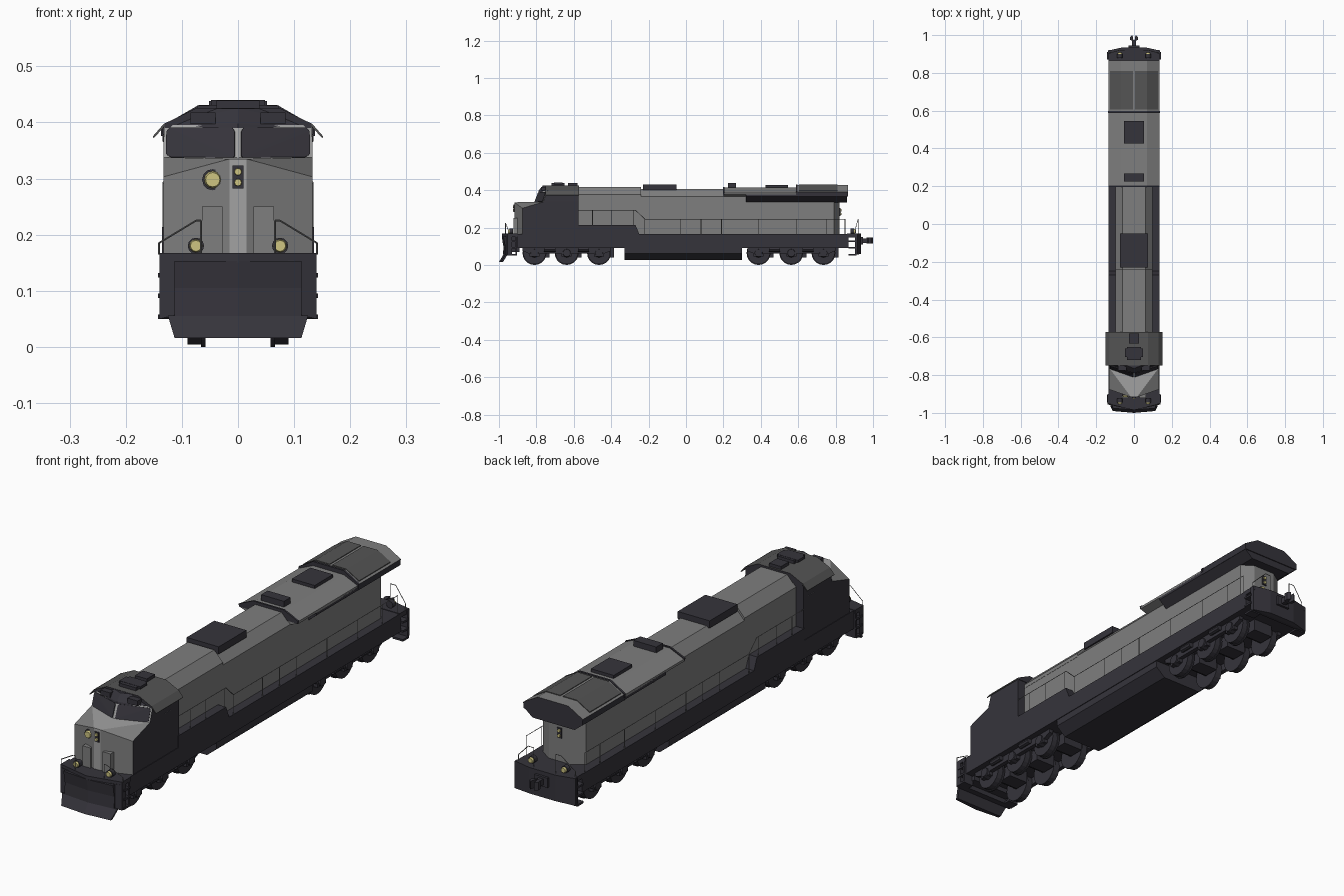
import bpy, bmesh, math
from mathutils import Vector, Matrix

if "Cube" in bpy.data.objects:
    bpy.data.objects.remove(bpy.data.objects["Cube"])


def mat(name, r, g, b):
    m = bpy.data.materials.new(name)
    m.diffuse_color = (r, g, b, 1)
    m.use_nodes = True
    m.node_tree.nodes["Principled BSDF"].inputs["Base Color"].default_value = m.diffuse_color
    return m


BODY = mat("body grey", .21, .21, .21)
LIGHT = mat("pale grey", .36, .36, .36)
DGREY = mat("roof grey", .09, .09, .09)
DARK = mat("charcoal", .036, .034, .044)
LAMP = mat("lamp yellow", .62, .56, .22)


def finish(name, bm, mats, rule=None):
    bmesh.ops.recalc_face_normals(bm, faces=bm.faces)
    bm.normal_update()
    if rule:
        for f in bm.faces:
            f.material_index = rule(f.normal)
    me = bpy.data.meshes.new(name)
    bm.to_mesh(me)
    bm.free()
    for m in mats if isinstance(mats, (list, tuple)) else [mats]:
        me.materials.append(m)
    ob = bpy.data.objects.new(name, me)
    bpy.context.collection.objects.link(ob)
    return ob


def hull(name, pts, mats, rule=None, mirror=True):
    """Convex solid from points, mirrored in x."""
    bm = bmesh.new()
    every = set(pts) | ({(-x, y, z) for x, y, z in pts} if mirror else set())
    for p in sorted(every):
        bm.verts.new(p)
    bmesh.ops.convex_hull(bm, input=bm.verts)
    bmesh.ops.dissolve_limit(bm, angle_limit=.01, verts=bm.verts, edges=bm.edges)
    return finish(name, bm, mats, rule)


def box(name, x0, x1, y0, y1, z0, z1, m):
    return hull(name, [(x, y, z) for x in (x0, x1) for y in (y0, y1) for z in (z0, z1)], m, mirror=False)


def section(name, prof, y0, y1, mats, rule=None):
    """Convex half cross-section (x, z) run along y."""
    return hull(name, [(x, y, z) for x, z in prof for y in (y0, y1)], mats, rule)


def cyl(bm, r, a, b, n=16, r2=None):
    a, b = Vector(a), Vector(b)
    d = b - a
    M = Matrix.Translation((a + b) / 2) @ d.to_track_quat('Z', 'Y').to_matrix().to_4x4()
    bmesh.ops.create_cone(bm, cap_ends=True, segments=n, radius1=r, radius2=r if r2 is None else r2,
                          depth=d.length, matrix=M)


def rods(name, paths, r, m, n=4):
    bm = bmesh.new()
    for p in paths:
        for a, b in zip(p, p[1:]):
            cyl(bm, r, a, b, n)
    return finish(name, bm, m)


# underframe, raised walkways, fuel tank
box("frame", -.135, .135, -.9, .87, .09, .165, DARK)
hull("raised_walkway", [(.135, y, z) for y, z in ((-.58, .165), (-.25, .165), (-.27, .214), (-.58, .214))], DARK)
section("fuel_tank", [(.132, .095), (.132, .062), (.09, .027)], -.33, .3, DARK)

# hood with pointed rear wall
hood = [(.098, .165), (.098, .365), (.06, .406)]
hull("hood", [(x, -.58, z) for x, z in hood] + [(x, .79, z) for x, z in hood]
     + [(.05, .822, .165), (.05, .822, .4)], BODY)
section("front_hood_roof", [(.099, .36), (.099, .376), (.06, .418)], -.58, -.24, BODY)

# flared radiator roof
section("flared_roof", [(.098, .365), (.134, .376), (.134, .386), (.07, .414)], .2, .6, BODY)
section("radiator_flare", [(.096, .335), (.134, .366), (.134, .38)], .32, .862, DARK)
section("rear_roof", [(.134, .365), (.136, .39), (.07, .428)], .592, .866, [BODY, DARK],
        lambda n: 0 if n.z > .3 else 1)
section("roof_step", [(.137, .376), (.137, .392), (.07, .431)], .588, .597, DARK)
for s in (-1, 1):
    hull("radiator_panel", [(s * x, y, z) for y in (.605, .81)
         for x, z in ((.006, .425), (.006, .431), (.07, .431), (.128, .398), (.128, .39))], DGREY, mirror=False)
section("roof_front_lip", [(.134, .378), (.135, .389), (.07, .418)], .197, .205, DARK)

# roof equipment
for name, w, y0, y1, z in (("dynamic_brake_hatch", .073, -.23, -.05, .43), ("exhaust_stack", .052, .225, .268, .438),
                           ("roof_vent", .052, .425, .545, .427), ("cab_air_unit", .038, -.72, -.65, .439),
                           ("horn_base", .027, -.632, -.58, .439)):
    box(name, -w, w, y0, y1, .4, z, DARK)
box("cab_air_unit_lid", -.048, .048, -.705, -.66, .43, .44, DARK)

# nose and cab
hull("nose", [(.133, -.575, .165), (.133, -.875, .165), (.015, -.917, .165), (.133, -.875, .303),
              (.015, -.917, .335), (.133, -.76, .338), (.133, -.575, .338)], [BODY, DARK, LIGHT],
     lambda n: 1 if abs(n.x) > .9 or n.y > .9 else 2 if n.z > .95 or n.y < -.99 else 0)
hull("cab", [(.133, -.575, .33), (.133, -.765, .33), (0, -.812, .33), (.132, -.575, .395),
             (.132, -.745, .395), (0, -.787, .395)], [LIGHT, DARK], lambda n: 0 if n.y < -.5 else 1)
hull("cab_brow", [(.133, -.745, .39), (0, -.79, .39), (.133, -.74, .397), (0, -.788, .398),
                  (.073, -.735, .425), (0, -.765, .425), (.133, -.7, .39)], DARK)
section("cab_roof", [(.131, .39), (.131, .398), (.073, .426)], -.75, -.573, [DGREY, DARK],
        lambda n: 0 if n.z > .3 else 1)
for s in (-1, 1):
    # windscreen panes lie on the sloped front
    def wp(u, v, out):
        a = Vector((s * .133 * u, -.812 + .047 * u, .33))
        b = Vector((s * .132 * u, -.787 + .042 * u, .395))
        return tuple(a.lerp(b, v) + Vector((s * .3, -.9, .3)) * out)
    corners = [(.04, .14), (.04, .82), (.07, .92), (.92, .92), (.96, .82), (.96, .2), (.9, .12), (.07, .1)]
    hull("windscreen", [wp(u, v, o) for u, v in corners for o in (-.001, .003)], DARK, mirror=False)
    hull("window_awning", [(s * x, y, z) for y in (-.75, -.573) for x, z in
         ((.13, .394), (.131, .399), (.152, .375), (.15, .372))], [DGREY], mirror=False)
    box("number_board", min(s * .04, s * .085), max(s * .04, s * .085), -.775, -.74, .397, .418, DARK)
    box("nose_locker", min(s * .028, s * .064), max(s * .028, s * .064), -.921, -.89, .165, .25, BODY)

# front pilot, plough and steps
hull("pilot_deck", [(.14, y, z) for y in (-.9, -.955) for z in (.15, .167)]
     + [(0, -.985, .15), (0, -.985, .167)], DARK)
hull("pilot", [(.14, -.93, .05), (.14, -.955, .05), (.14, -.93, .155), (.14, -.955, .155),
               (.1, -.966, .06), (.1, -.966, .155)], DARK)
for name, lo, hi in (("plough_top", (.113, -.968, .105), (.113, -.975, .153)),
                     ("plough_middle", (.113, -.968, .055), (.113, -.966, .106)),
                     ("plough_blade", (.113, -.99, .016), (.125, -.966, .056))):
    hull(name, [(x, y + d, z) for x, y, z in (lo, hi) for d in (0, .012)]
         + [(0, y - .01, z) for x, y, z in (lo, hi)], DARK)
box("front_pilot_box", -.1, .1, -.95, -.89, .07, .16, DARK)
for s in (-1, 1):
    for y0 in (-.94, .875):
        for i in range(3):
            x = sorted((s * .095, s * .143))
            box("step", *x, y0 - .005, y0 + .035, .05 + i * .037, .058 + i * .037, DARK)
        box("step_side", *sorted((s * .095, s * .14)), y0 + .028, y0 + .036, .05, .165, DARK)

# rear pilot and coupler
box("rear_deck", -.135, .135, .86, .92, .148, .167, DARK)
hull("rear_pilot", [(.138, .905, .055), (.138, .918, .055), (.138, .905, .167), (.138, .918, .167),
                    (.06, .935, .06), (.06, .935, .167)], DARK)
box("coupler_shank", -.011, .011, .92, .975, .118, .142, DARK)
box("coupler_housing", -.03, .03, .925, .945, .11, .15, DARK)
for s in (-1, 1):
    hull("coupler_jaw", [(s * x, y, z) for z in (.115, .148) for x, y in
         ((.002, .965), (.02, .975), (.02, .99), (.008, 1.0))], DARK, mirror=False)

# trucks: wheels, axles, side frames
wheels, axles = bmesh.new(), bmesh.new()
for y in (-.81, -.638, -.465, .388, .563, .735):
    cyl(axles, .013, (-.11, y, .064), (.11, y, .064), 10)
    for s in (-1, 1):
        cyl(wheels, .064, (s * .058, y, .064), (s * .066, y, .064), 20)
        cyl(wheels, .06, (s * .066, y, .064), (s * .09, y, .064), 20)
        cyl(axles, .024, (s * .09, y, .064), (s * .116, y, .064), 12, .02)
        box("axle_box", *sorted((s * .092, s * .11)), y - .027, y + .027, .045, .092, DARK)
    box("traction_motor", -.045, .045, y + .015, y + .08, .04, .095, DARK)
finish("wheels", wheels, DARK)
finish("axles", axles, DARK)
for c in (-.638, .563):
    for s in (-1, 1):
        hull("truck_side", [(s * x, c + y, z) for x in (.092, .11) for y, z in
             ((-.235, .075), (.235, .075), (-.235, .1), (.235, .1), (-.2, .06), (.2, .06))], DARK, mirror=False)
        rods("brake_cylinder", [[(s * .118, c + y - .03, .082), (s * .118, c + y + .03, .082)] for y in (-.09, .09)],
             .012, DARK, 8)
    box("truck_bolster", -.1, .1, c - .03, c + .03, .07, .1, DARK)

# lamps: bezel, lens
lamps, bezels = bmesh.new(), bmesh.new()
for x, y, z, r, d in ((-.045, -.914, .298, .017, -1), (0, -.923, .312, .008, -1), (0, -.923, .293, .008, -1),
                      (-.075, -.95, .18, .013, -1), (.075, -.95, .18, .013, -1), (0, .828, .293, .008, 1),
                      (0, .828, .273, .008, 1), (-.075, .905, .18, .013, 1), (.075, .905, .18, .013, 1)):
    cyl(lamps, r, (x, y - d * .012, z), (x, y + d * .003, z), 12, r * .75)
    cyl(bezels, r * 1.12, (x, y - d * .025, z), (x, y - d * .006, z), 12)
finish("lamps", lamps, LAMP)
finish("lamp_bezels", bezels, DARK)
box("headlight_plate", -.01, .01, -.921, -.91, .282, .323, DARK)
box("rear_headlight_plate", -.01, .01, .815, .826, .262, .304, DARK)

# handrails
rails = []
for s in (-1, 1):
    x = s * .133
    rails.append([(x, -.575, .293), (x, -.27, .293), (x, -.22, .245), (x, .85, .245), (x, .85, .165)])
    rails += [[(x, y, .214), (x, y, .293)] for y in (-.5, -.4, -.28)]
    rails += [[(x, y, .165), (x, y, .245)] for y in (-.22, -.03, .08, .19, .39, .59, .75)]
    rails.append([(s * .141, -.95, .165), (s * .141, -.95, .185), (s * .075, -.965, .225),
                  (s * .066, -.965, .225), (s * .066, -.965, .167)])
    rails.append([(s * .13, .905, .165), (s * .13, .905, .19), (s * .075, .92, .245), (s * .05, .92, .245),
                  (s * .05, .92, .167)])
rods("handrails", rails, .0016, BODY)
